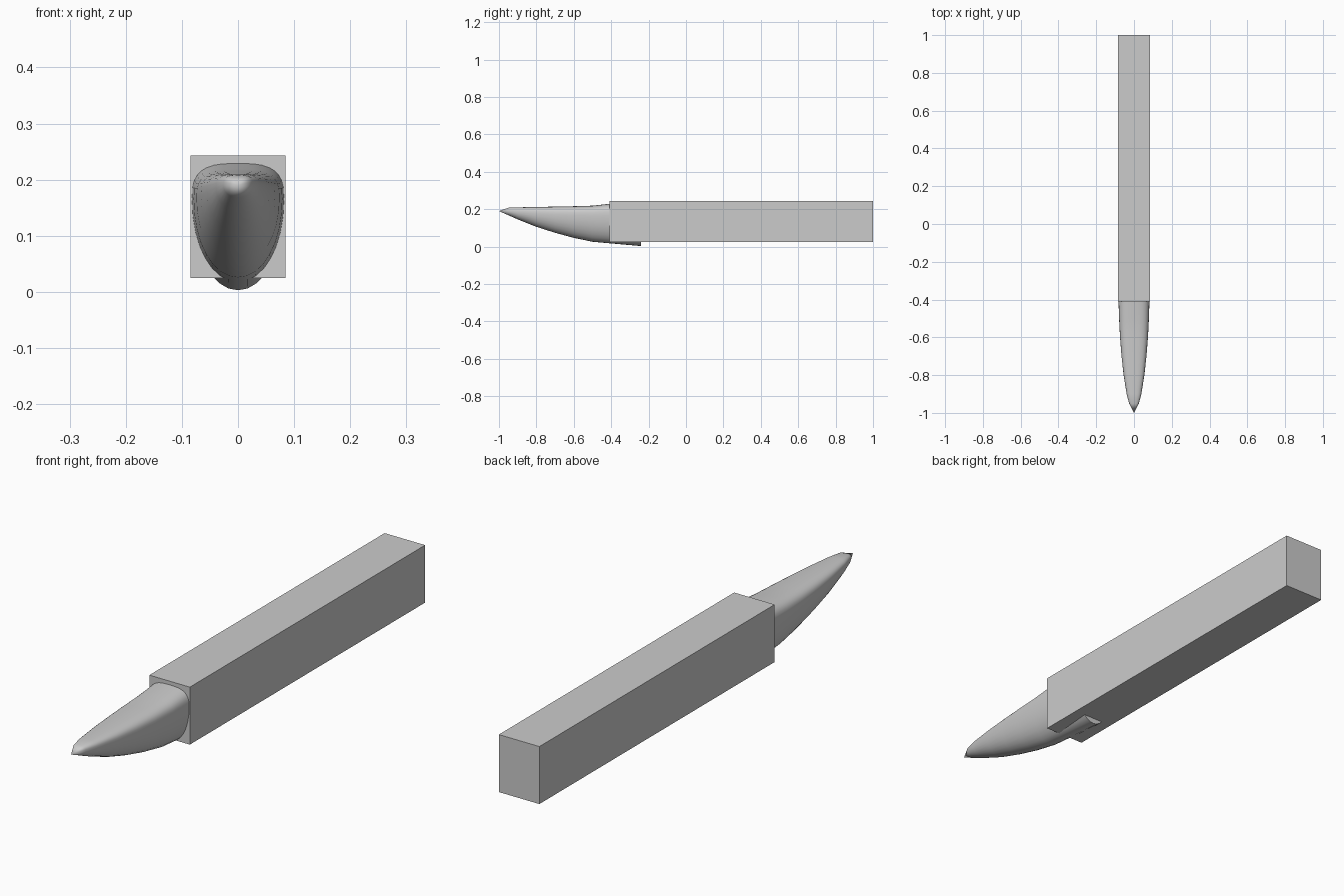
import bpy, bmesh, math

if "Cube" in bpy.data.objects:
    bpy.data.objects.remove(bpy.data.objects["Cube"])

SEGMENTS = 32


def new_object(name, bm):
    bmesh.ops.recalc_face_normals(bm, faces=bm.faces)
    mesh = bpy.data.meshes.new(name)
    bm.to_mesh(mesh)
    bm.free()
    obj = bpy.data.objects.new(name, mesh)
    bpy.context.collection.objects.link(obj)
    return obj


def signed_power(value, p):
    return math.copysign(abs(value) ** p, value)


# Long square carriage body
bm = bmesh.new()
bmesh.ops.create_cube(bm, size=1)
for v in bm.verts:
    v.co.x *= 0.17
    v.co.y = v.co.y * 1.41 + 0.295
    v.co.z = v.co.z * 0.218 + 0.134
new_object("carriage_body", bm)

# Streamlined nose sections: y, half width, bottom z, widest z, top z
sections = [
    (-0.95, 0.026, 0.168, 0.190, 0.208),
    (-0.90, 0.039, 0.146, 0.186, 0.210),
    (-0.80, 0.055, 0.106, 0.178, 0.212),
    (-0.70, 0.066, 0.074, 0.172, 0.214),
    (-0.60, 0.074, 0.047, 0.168, 0.216),
    (-0.50, 0.079, 0.026, 0.166, 0.219),
    (-0.41, 0.082, 0.018, 0.165, 0.229),
    (-0.24, 0.083, 0.003, 0.165, 0.235),
]
bm = bmesh.new()
rings = []
for y, half, low, mid, high in sections:
    ring = []
    for i in range(SEGMENTS):
        a = 2 * math.pi * i / SEGMENTS
        upper = math.sin(a) >= 0
        p = 2 / 3 if upper else 2 / 2.05
        height = high - mid if upper else mid - low
        ring.append(bm.verts.new((half * signed_power(math.cos(a), p), y,
                                  mid + height * signed_power(math.sin(a), p))))
    rings.append(ring)
tip = bm.verts.new((0, -1, 0.19))
for i in range(SEGMENTS):
    j = (i + 1) % SEGMENTS
    bm.faces.new((tip, rings[0][i], rings[0][j]))
    for a, b in zip(rings, rings[1:]):
        bm.faces.new((a[i], b[i], b[j], a[j]))
bm.faces.new(rings[-1])
nose = new_object("streamlined_nose", bm)

# Smooth nose shell, crisp at the rear rim
bpy.context.view_layer.objects.active = nose
nose.select_set(True)
bpy.ops.object.shade_smooth_by_angle(angle=math.radians(35))
